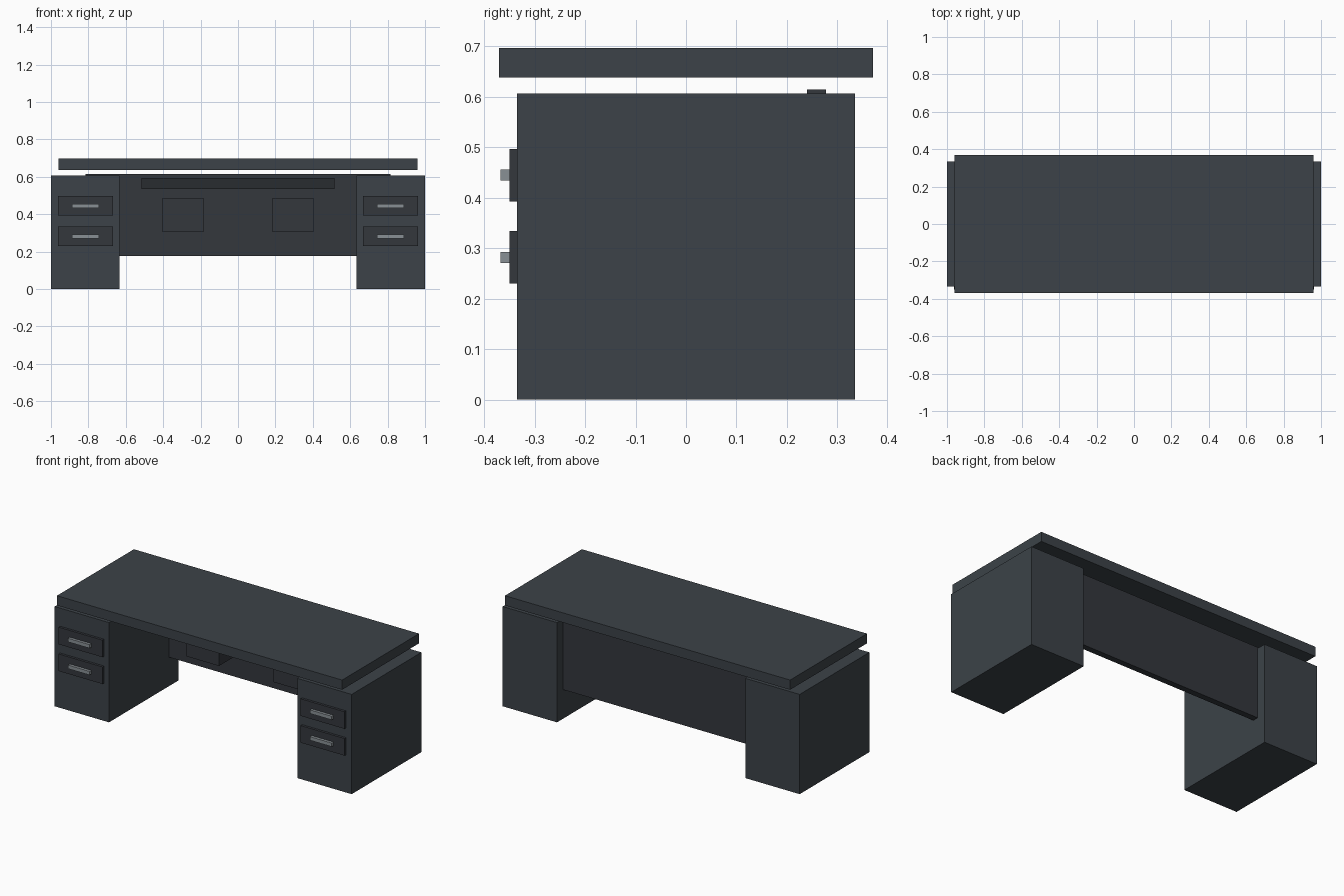
import bpy

if "Cube" in bpy.data.objects:
    bpy.data.objects.remove(bpy.data.objects["Cube"])


def material(name, rgb):
    m = bpy.data.materials.new(name)
    m.diffuse_color = (*rgb, 1)
    m.use_nodes = True
    m.node_tree.nodes["Principled BSDF"].inputs["Base Color"].default_value = m.diffuse_color
    return m


BODY = material("slate", (0.045, 0.055, 0.065))
DARK = material("dark_slate", (0.034, 0.038, 0.046))
BLACK = material("charcoal", (0.022, 0.025, 0.03))
METAL = material("metal", (0.25, 0.28, 0.3))


def box(name, x, y, z, mat):
    """Box from (min, max) ranges on each axis."""
    bpy.ops.mesh.primitive_cube_add(
        size=1, location=[(a + b) / 2 for a, b in (x, y, z)])
    ob = bpy.context.object
    ob.name = name
    ob.scale = [b - a for a, b in (x, y, z)]
    bpy.ops.object.transform_apply(location=False, rotation=False, scale=True)
    ob.data.materials.append(mat)
    return ob


def span(side, a, b):
    """Mirror an x range to the given side."""
    return tuple(sorted((side * a, side * b)))


# Floating worktop and rear modesty panel
box("worktop", (-0.96, 0.96), (-0.37, 0.37), (0.638, 0.697), BODY)
box("modesty_panel", (-0.815, 0.815), (0.24, 0.277), (0.177, 0.614), DARK)

# Tray under the worktop
box("cable_tray", (-0.517, 0.517), (0.09, 0.24), (0.535, 0.593), BLACK)

for side, label in ((-1, "left"), (1, "right")):
    # Pedestal cabinet
    box(label + "_pedestal", span(side, 0.634, 1.0), (-0.335, 0.335),
        (0, 0.607), BODY)
    # Box mounted on the panel in the knee space
    box(label + "_panel_box", span(side, 0.184, 0.403), (0.08, 0.24),
        (0.305, 0.488), DARK)
    # Two drawers with bar handles
    for level, zc in (("lower", 0.282), ("upper", 0.445)):
        part = label + "_" + level
        box(part + "_drawer_front", span(side, 0.667, 0.963),
            (-0.35, -0.335), (zc - 0.052, zc + 0.052), DARK)
        box(part + "_handle", span(side, 0.742, 0.888),
            (-0.367, -0.349), (zc - 0.011, zc + 0.011), METAL)
